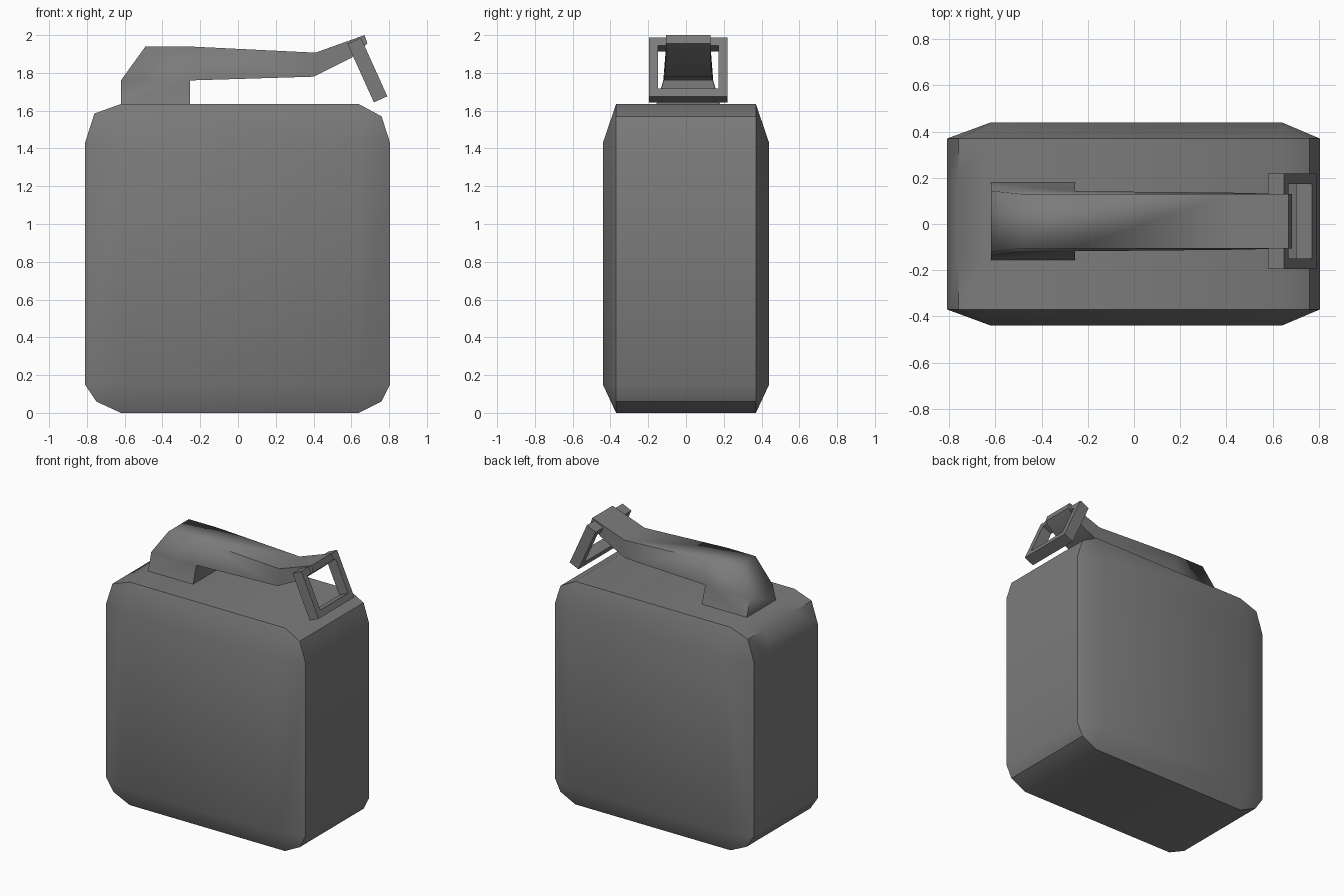
import bpy, bmesh, math
from mathutils import Matrix, Vector

cube = bpy.data.objects.get("Cube")
if cube:
    bpy.data.objects.remove(cube, do_unlink=True)

grey = bpy.data.materials.new("plain_grey")
grey.use_nodes = True
colour = (0.2, 0.2, 0.2, 1)
grey.diffuse_color = colour
grey.node_tree.nodes["Principled BSDF"].inputs["Base Color"].default_value = colour


def finish(bm, name, keep_smooth=lambda edge: False):
    """Weld, shade smooth with sharp edges, and add the part to the scene."""
    bmesh.ops.remove_doubles(bm, verts=bm.verts, dist=0.0005)
    bmesh.ops.recalc_face_normals(bm, faces=bm.faces)
    for f in bm.faces:
        f.smooth = True
    for e in bm.edges:
        e.smooth = e.calc_face_angle(0) < math.radians(30) or keep_smooth(e)
    mesh = bpy.data.meshes.new(name)
    bm.to_mesh(mesh)
    bm.free()
    mesh.materials.append(grey)
    ob = bpy.data.objects.new(name, mesh)
    bpy.context.collection.objects.link(ob)
    return ob


def face(bm, points):
    bm.faces.new([bm.verts.new(p) for p in points])


# Can body: rounded outline swept in y, with bulging front and back panels
outline = [(-0.81, 1.43), (-0.76, 1.585), (-0.62, 1.635), (0.64, 1.635),
           (0.76, 1.57), (0.805, 1.43), (0.805, 0.15), (0.76, 0.06),
           (0.64, 0), (-0.62, 0), (-0.75, 0.06), (-0.81, 0.15)]
x0, x1, z0, z1 = -0.62, 0.64, 0.15, 1.43
bands = [-0.37, -0.16, 0.18, 0.37]
bm = bmesh.new()
for (ax, az), (bx, bz) in zip(outline, outline[1:] + outline[:1]):
    for ya, yb in zip(bands, bands[1:]):
        face(bm, [(ax, ya, az), (bx, ya, bz), (bx, yb, bz), (ax, yb, az)])
    for s in (-1, 1):
        ring = [(ax, s * 0.37, az), (bx, s * 0.37, bz)]
        for x, z in ((bx, bz), (ax, az)):
            p = (min(max(x, x0), x1), s * 0.44, min(max(z, z0), z1))
            if p not in ring:
                ring.append(p)
        face(bm, ring)
for y in (-0.44, 0.44):
    face(bm, [(x0, y, z0), (x1, y, z0), (x1, y, z1), (x0, y, z1)])


def behind_handle(edge):
    """The upper left corner is blended only behind the handle."""
    mid = (edge.verts[0].co + edge.verts[1].co) / 2
    return mid.x < -0.7 and mid.z > 1.5 and -0.15 < mid.y < 0.17


finish(bm, "can_body", behind_handle)

# Handle: tower and grip; each profile point is x, z, half width
A, B, C = (-0.62, 1.63, 0.17), (-0.62, 1.76, 0.132), (-0.49, 1.94, 0.118)
D, E, F = (-0.26, 1.94, 0.118), (-0.255, 1.76, 0.13), (-0.255, 1.63, 0.17)
G, H = (0.41, 1.907, 0.118), (0.40, 1.78, 0.124)
I, J, K = (0.67, 2.0, 0.118), (0.685, 1.955, 0.118), (0.60, 1.88, 0.118)


def side(p, s):
    return (p[0], 0.012 + s * p[2], p[1])


bm = bmesh.new()
for s in (-1, 1):
    for loop in ((A, B, E, F), (B, C, D, E), (D, G, H, E), (G, I, J, K, H)):
        face(bm, [side(p, s) for p in loop])
profile = [A, B, C, D, G, I, J, K, H, E, F]
for p, q in zip(profile, profile[1:] + profile[:1]):
    face(bm, [side(p, -1), side(q, -1), side(q, 1), side(p, 1)])


def tower_top(edge):
    return all(v.co.x < -0.258 and v.co.z > 1.7 for v in edge.verts)


finish(bm, "handle", tower_top)

# Hanging pull ring: four bars of a tilted rectangular frame
top, bottom = Vector((0.615, 0.012, 1.97)), Vector((0.755, 0.012, 1.66))
down = (bottom - top).normalized()
across = Vector((0, 1, 0))
out = across.cross(down)
length = (bottom - top).length
half, depth, bar = 0.207, 0.078, 0.046
bm = bmesh.new()
corners = [(-half, 0), (half, 0), (half, length), (-half, length)]
inner = [(y - math.copysign(bar, y), bar if d == 0 else length - bar)
         for y, d in corners]


def place(p, t):
    return top + across * p[0] + down * p[1] + out * t * depth / 2


for i in range(4):
    j = (i + 1) % 4
    for t in (-1, 1):
        face(bm, [place(corners[i], t), place(corners[j], t),
                  place(inner[j], t), place(inner[i], t)])
    for rim in (corners, inner):
        face(bm, [place(rim[i], -1), place(rim[j], -1),
                  place(rim[j], 1), place(rim[i], 1)])
finish(bm, "pull_ring")
